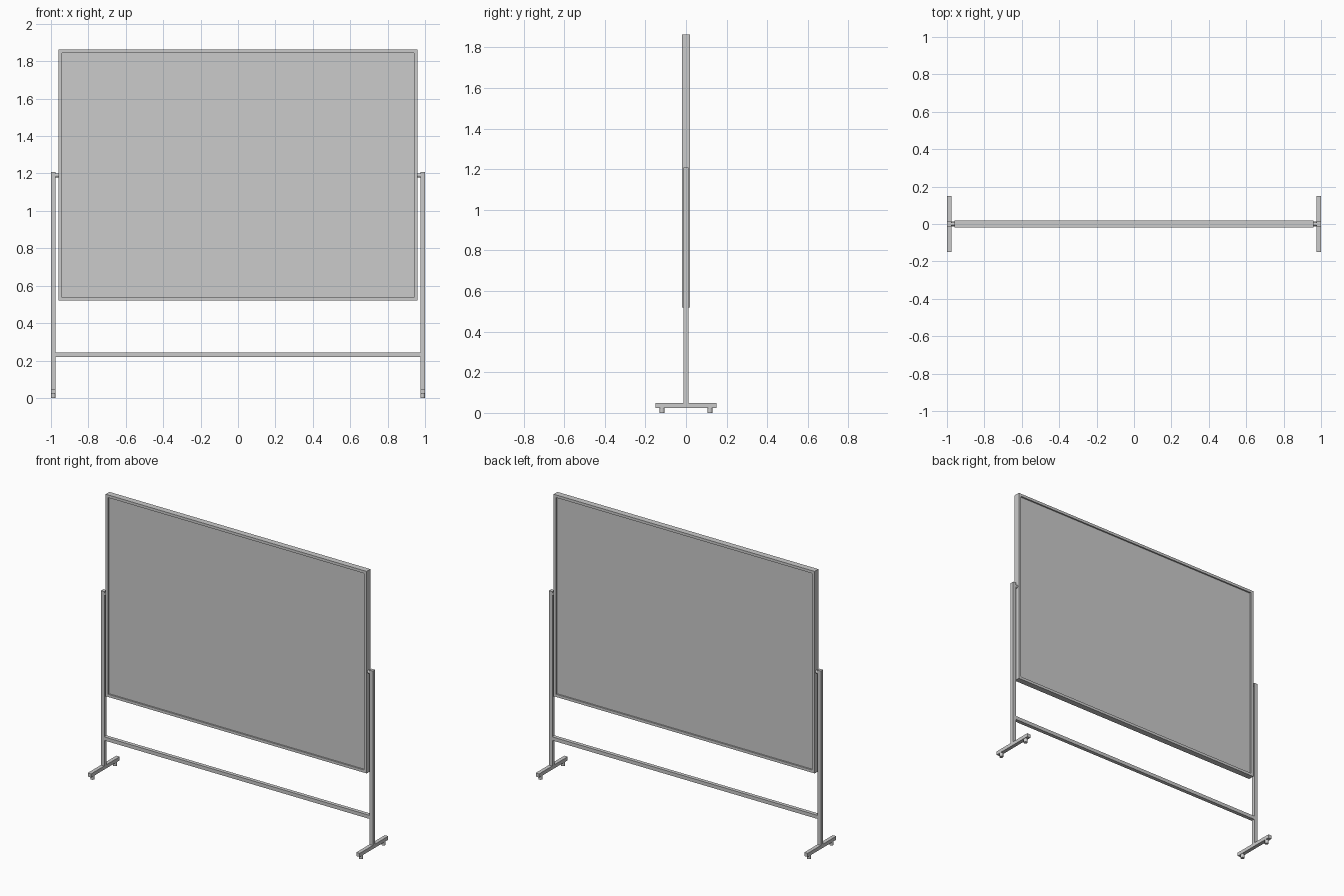
import bpy

cube = bpy.data.objects.get("Cube")
if cube:
    bpy.data.objects.remove(cube, do_unlink=True)

grey = bpy.data.materials.new("light_grey")
grey.use_nodes = True
colour = (0.6, 0.6, 0.6, 1)
grey.diffuse_color = colour
grey.node_tree.nodes["Principled BSDF"].inputs["Base Color"].default_value = colour


def box(name, low, high):
    """Box between two opposite corners."""
    centre = [(a + b) / 2 for a, b in zip(low, high)]
    bpy.ops.mesh.primitive_cube_add(size=1, location=centre)
    ob = bpy.context.object
    ob.name = name
    ob.scale = [b - a for a, b in zip(low, high)]
    bpy.ops.object.transform_apply(location=False, rotation=False, scale=True)
    ob.data.materials.append(grey)
    return ob


def rod(name, radius, depth, location, rotation=(0, 0, 0)):
    bpy.ops.mesh.primitive_cylinder_add(vertices=24, radius=radius, depth=depth,
                                        location=location, rotation=rotation)
    ob = bpy.context.object
    ob.name = name
    ob.data.materials.append(grey)
    bpy.ops.object.shade_smooth_by_angle()
    return ob


# Panel extents and tube sizes
W, BOTTOM, TOP = 0.96, 0.52, 1.863
RIM, DEPTH = 0.018, 0.02
TUBE = 0.0125

# Writing panel, recessed on both sides
box("board", (-W + RIM, -0.01, BOTTOM + RIM), (W - RIM, 0.01, TOP - RIM))

# Frame rails
box("frame_bottom", (-W, -DEPTH, BOTTOM), (W, DEPTH, BOTTOM + RIM))
box("frame_top", (-W, -DEPTH, TOP - RIM), (W, DEPTH, TOP))

# Crossbar between the posts
box("crossbar", (-1 + 2 * TUBE, -TUBE, 0.219), (1 - 2 * TUBE, TUBE, 0.243))

for side, s in (("right", -1), ("left", 1)):
    def span(a, b):
        return sorted((s * a, s * b))

    x0, x1 = span(W - RIM, W)
    box(side + "_frame_side", (x0, -DEPTH, BOTTOM + RIM), (x1, DEPTH, TOP - RIM))

    # Stand: post, foot and pivot
    x0, x1 = span(1 - 2 * TUBE, 1)
    box(side + "_post", (x0, -TUBE, 0.049), (x1, TUBE, 1.208))
    box(side + "_foot", (x0, -0.15, 0.025), (x1, 0.15, 0.049))
    rod(side + "_pivot", 0.011, 0.02, (s * 0.968, 0, 1.19), (0, 1.5708, 0))

    # Foot pads
    for end, y in (("front", -0.118), ("back", 0.118)):
        rod(f"{side}_{end}_pad", 0.012, 0.026, (s * (1 - TUBE), y, 0.013))
